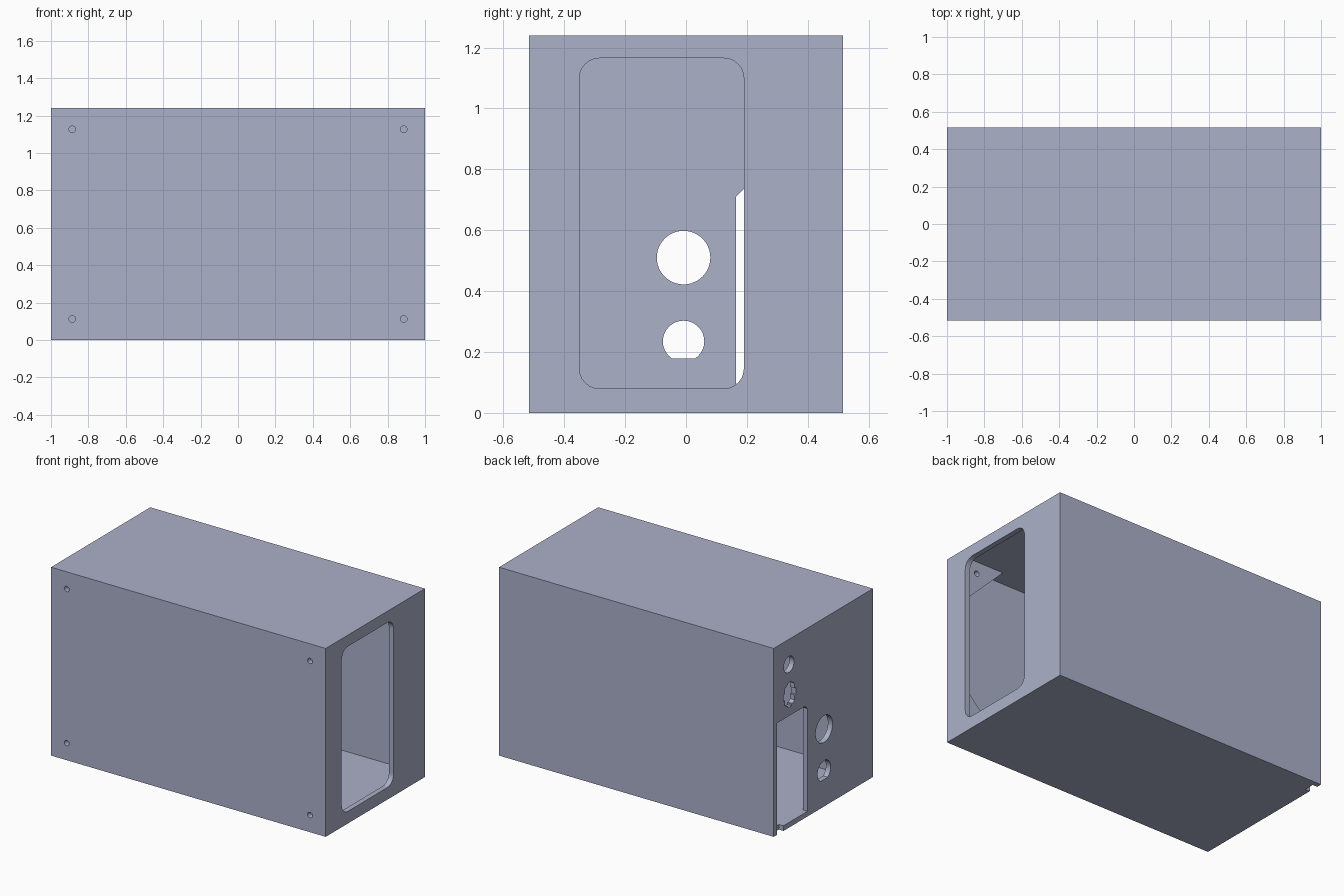
import bpy, bmesh, math
from mathutils import Vector

if "Cube" in bpy.data.objects:
    bpy.data.objects.remove(bpy.data.objects["Cube"])

W, D, H, T = 1.0, 0.516, 0.62, 0.034      # half sizes and board thickness

mat = bpy.data.materials.new("blue grey board")
mat.diffuse_color = (0.413, 0.440, 0.584, 1)
mat.use_nodes = True
mat.node_tree.nodes["Principled BSDF"].inputs["Base Color"].default_value = mat.diffuse_color


def circle(cu, cv, r, n=32):
    return [(cu + r * math.cos(2 * math.pi * i / n),
             cv + r * math.sin(2 * math.pi * i / n)) for i in range(n)]


def rect(u0, v0, u1, v1):
    return [(u0, v0), (u1, v0), (u1, v1), (u0, v1)]


def rounded(u0, v0, u1, v1, r, n=6):
    pts = []
    for k, (cu, cv) in enumerate(rect(u0 + r, v0 + r, u1 - r, v1 - r)):
        for i in range(n + 1):
            a = math.pi * (1 + k / 2 + i / n / 2)
            pts.append((cu + r * math.cos(a), cv + r * math.sin(a)))
    return pts


def finger_outline(hu, hv, ub, ub_inset, vb, vb_inset):
    """Rectangle whose edges step in and out by T at the given boundaries."""
    def edge(half, bounds, inset):
        pts = []
        for b in sorted([-x for x in bounds] + list(bounds)):
            pts.append((b, half - T * inset))
            inset = not inset
            pts.append((b, half - T * inset))
        return pts
    cu, cv = hu - T * vb_inset, hv - T * ub_inset
    horiz, vert = edge(hv, ub, ub_inset), edge(hu, vb, vb_inset)
    pts = [(-cu, -cv)] + [(t, -d) for t, d in horiz]
    pts += [(cu, -cv)] + [(d, t) for t, d in vert]
    pts += [(cu, cv)] + [(-t, d) for t, d in horiz]
    pts += [(-cu, cv)] + [(-d, -t) for t, d in vert]
    return pts


def clean(loop):
    out = []
    for p in loop:
        if not out or math.dist(p, out[-1]) > 1e-4:
            out.append(p)
    if math.dist(out[0], out[-1]) < 1e-4:
        out.pop()
    return out


def board(name, loops, place, depth):
    """Fill an outline with holes and thicken it along depth."""
    bm = bmesh.new()
    edges = []
    for loop in loops:
        vs = [bm.verts.new(place(u, v)) for u, v in clean(loop)]
        edges += [bm.edges.new((vs[i - 1], vs[i])) for i in range(len(vs))]
    bmesh.ops.triangle_fill(bm, edges=edges, use_beauty=True)
    new = bmesh.ops.extrude_face_region(bm, geom=bm.faces[:])["geom"]
    bmesh.ops.translate(bm, vec=Vector(depth),
                        verts=[g for g in new if isinstance(g, bmesh.types.BMVert)])
    bmesh.ops.recalc_face_normals(bm, faces=bm.faces[:])
    me = bpy.data.meshes.new(name)
    bm.to_mesh(me)
    bm.free()
    me.materials.append(mat)
    ob = bpy.data.objects.new(name, me)
    bpy.context.collection.objects.link(ob)
    return ob


XB = (0.138, 0.414, 0.69, 0.966)          # finger boundaries along x
YB = ZB = (0.138, 0.414)                  # along y and z
SIGNS = (-1, 1)
SLOT_Y = (-0.414, -0.38)                  # depth range of the corner brackets

# front and back panels
wall = finger_outline(W, H, XB[:3] + (0.966,), False, ZB, False)
screws = [circle(sx * 0.886, sz * 0.507, 0.018, 16) for sx in SIGNS for sz in SIGNS]
board("front_panel", [wall] + screws, lambda u, v: (u, -D, v + H), (0, T, 0))
# the back panel has no finger notch beside the open bay at its lower left
back = [p for p in wall if not (p[0] < -0.96 and -0.42 < p[1] < -0.13)]
board("back_panel", [back], lambda u, v: (u, D, v + H), (0, -T, 0))

# top and bottom panels
deck = finger_outline(W, D, XB, True, YB, True)
deck_slots = [rect(min(s * 0.79, s * 0.87), SLOT_Y[0], max(s * 0.79, s * 0.87), SLOT_Y[1])
              for s in SIGNS]
for name, z, d in (("bottom_panel", 0, T), ("top_panel", 2 * H, -T)):
    board(name, [deck] + deck_slots, lambda u, v: (u, v, z), (0, 0, d))

# side panels
side = finger_outline(D, H, YB, False, ZB, True)
side_slots = [rect(SLOT_Y[0], min(s * 0.41, s * 0.495), SLOT_Y[1], max(s * 0.41, s * 0.495))
              for s in SIGNS]
window = rounded(-0.35, 0.08 - H, 0.19, 1.165 - H, 0.065)
board("right_panel", [side, window] + side_slots, lambda u, v: (W, u, v + H), (-T, 0, 0))

# left panel: open bay at the lower back corner, with connector holes
bay_top = 0.735 - H
bay = [(0.165, T - H), (0.165, bay_top - 0.025), (0.19, bay_top), (D - T, bay_top)]
in_bay = [p[0] > 0.14 and p[1] < bay_top for p in side]
first = in_bay.index(True)
left = side[:first] + bay + [p for p, b in zip(side[first:], in_bay[first:]) if not b]
d_hole = [(u, max(v, 0.178 - H)) for u, v in circle(-0.008, 0.235 - H, 0.068)]
quarter = [(0.064, 0.022), (0.05, 0.022), (0.05, 0.055), (0.03, 0.07), (0.018, 0.07), (0.018, 0.082)]
half = quarter + [(-u, v) for u, v in reversed(quarter)]
socket = [(0.348 + u, 0.873 - H + v) for u, v in half + [(-u, -v) for u, v in half]]
holes = [circle(-0.008, 0.51 - H, 0.088, 48), d_hole, circle(0.358, 1.075 - H, 0.053), socket]
board("left_panel", [left] + holes + side_slots, lambda u, v: (-W, u, v + H), (T, 0, 0))

# triangular corner brackets with tabs through the panels
IX, IZ = W - T, H - T
tri = [(IX - 0.28, IZ), (0.79, IZ), (0.79, H), (0.87, H), (0.87, IZ), (IX, IZ),
       (IX, 0.495), (W, 0.495), (W, 0.41), (IX, 0.41), (IX, IZ - 0.28)]
for sx in SIGNS:
    for sz in SIGNS:
        name = ("left" if sx < 0 else "right") + ("_lower" if sz < 0 else "_upper") + "_bracket"
        board(name, [tri, circle(0.886, 0.507, 0.018, 16)],
              lambda u, v: (sx * u, SLOT_Y[0], sz * v + H), (0, SLOT_Y[1] - SLOT_Y[0], 0))
